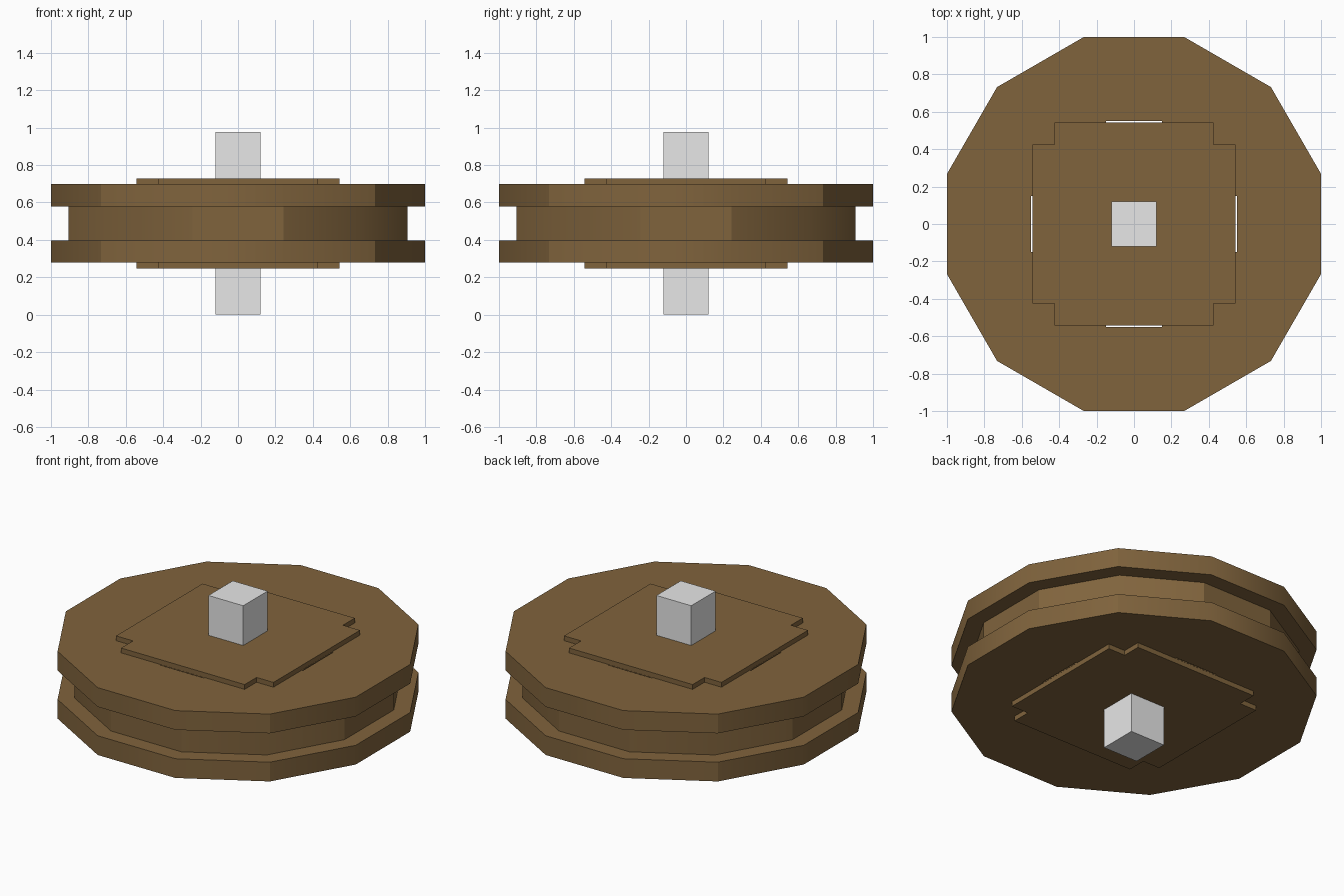
import bpy, bmesh
from math import cos, sin, pi

cube = bpy.data.objects.get("Cube")
if cube:
    bpy.data.objects.remove(cube, do_unlink=True)

MID = 0.488  # height of the wheel's centre plane


def material(name, colour):
    m = bpy.data.materials.new(name)
    m.use_nodes = True
    m.diffuse_color = colour
    bsdf = next(n for n in m.node_tree.nodes if n.type == 'BSDF_PRINCIPLED')
    bsdf.inputs["Base Color"].default_value = colour
    bsdf.inputs["Roughness"].default_value = 0.8
    return m


wood = material("brown wood", (0.216, 0.126, 0.046, 1))
metal = material("light grey metal", (0.8, 0.8, 0.8, 1))


def prism(name, outline, z0, z1, mat):
    """Extrude a flat outline from z0 up to z1."""
    bm = bmesh.new()
    base = bm.faces.new([bm.verts.new((x, y, z0)) for x, y in outline])
    top = bmesh.ops.extrude_face_region(bm, geom=[base])["geom"]
    verts = [v for v in top if isinstance(v, bmesh.types.BMVert)]
    bmesh.ops.translate(bm, verts=verts, vec=(0, 0, z1 - z0))
    bmesh.ops.recalc_face_normals(bm, faces=bm.faces)
    mesh = bpy.data.meshes.new(name)
    bm.to_mesh(mesh)
    bm.free()
    mesh.materials.append(mat)
    obj = bpy.data.objects.new(name, mesh)
    bpy.context.collection.objects.link(obj)
    return obj


def twelve_sides(apothem):
    r = apothem / cos(pi / 12)
    return [(r * cos((i + 0.5) * pi / 6), r * sin((i + 0.5) * pi / 6)) for i in range(12)]


def rectangle(x, y, hx, hy):
    return [(x - hx, y - hy), (x + hx, y - hy), (x + hx, y + hy), (x - hx, y + hy)]


def smooth_sides(obj, is_sharp):
    """Smooth the rim, keeping caps and the chosen upright edges sharp."""
    bm = bmesh.new()
    bm.from_mesh(obj.data)
    for f in bm.faces:
        f.smooth = True
    for e in bm.edges:
        a, b = (v.co for v in e.verts)
        upright = abs(a.z - b.z) > 0.01
        e.smooth = upright and not is_sharp(a)
    bm.to_mesh(obj.data)
    bm.free()


# Notched square outline of the hub plates
W, N = 0.543, 0.426
quarter = [(W, -N), (W, N), (N, N)]
notched = []
for c, s in ((1, 0), (0, 1), (-1, 0), (0, -1)):
    notched += [(x * c - y * s, x * s + y * c) for x, y in quarter]

# Groove drum between the two discs
drum = prism("groove_drum", twelve_sides(0.905), MID - 0.09, MID + 0.09, wood)
smooth_sides(drum, lambda p: abs(abs(p.x) - abs(p.y)) > 0.1)

# Outer discs and hub plates, mirrored about the centre plane
discs = []
for side, sign in (("upper", 1), ("lower", -1)):
    a, b = sorted((MID + sign * 0.09, MID + sign * 0.21))
    disc = prism(side + "_disc", twelve_sides(1.0), a, b, wood)
    smooth_sides(disc, lambda p: abs(abs(p.x) - abs(p.y)) < 0.1)
    discs.append(disc)
    a, b = sorted((MID + sign * 0.21, MID + sign * 0.24))
    prism(side + "_hub_plate", notched, a, b, wood)

# Narrow slots through the wheel beside each hub plate edge
cutters = []
for x, y in ((1, 0), (-1, 0), (0, 1), (0, -1)):
    hx, hy = (0.0035, 0.15) if x else (0.15, 0.0035)
    cutters.append(prism("slot_cutter", rectangle(x * 0.5475, y * 0.5475, hx, hy), 0.1, 0.9, wood))
for obj in discs + [drum]:
    for cutter in cutters:
        mod = obj.modifiers.new("slot", 'BOOLEAN')
        mod.operation, mod.solver, mod.object = 'DIFFERENCE', 'EXACT', cutter
for cutter in cutters:
    cutter.hide_render = True
    cutter.hide_set(True)

# Square axle through the middle
prism("axle", rectangle(0, 0, 0.12, 0.12), 0, 2 * MID, metal)
